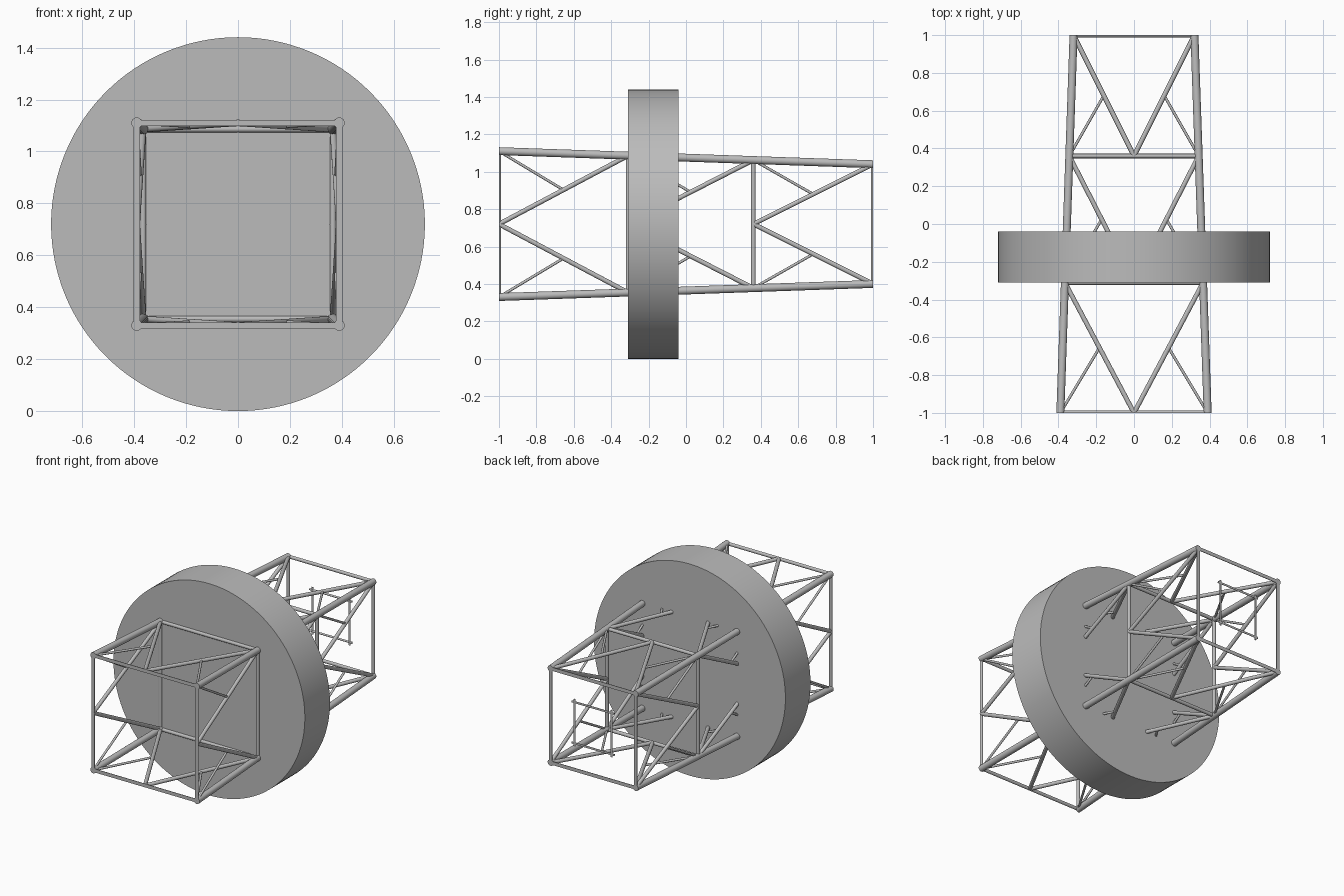
import bpy, bmesh
from math import pi
from mathutils import Vector, Matrix

old = bpy.data.objects.get("Cube")
if old:
    bpy.data.objects.remove(old, do_unlink=True)

CENTRE_Z = 0.72
LEVELS = [-1.0, -0.31, 0.36, 1.0]

grey = bpy.data.materials.new("grey_metal")
grey.use_nodes = True
COLOUR = (0.5, 0.5, 0.5, 1)
grey.diffuse_color = COLOUR
grey.node_tree.nodes["Principled BSDF"].inputs["Base Color"].default_value = COLOUR


def half_width(y):
    """Half width of the tapering truss at depth y."""
    return 0.355 - 0.035 * y


def rod(bm, a, b, radius, sides=16):
    a, b = Vector(a), Vector(b)
    axis = b - a
    turn = axis.to_track_quat('Z', 'Y').to_matrix().to_4x4()
    bmesh.ops.create_cone(bm, cap_ends=True, segments=sides, radius1=radius, radius2=radius,
                          depth=axis.length, matrix=Matrix.Translation((a + b) / 2) @ turn)


def finish(name, bm, trim=False):
    # Trim rods flush with the two open ends of the truss
    if trim:
        for side in (-1, 1):
            geom = bm.verts[:] + bm.edges[:] + bm.faces[:]
            cut = bmesh.ops.bisect_plane(bm, geom=geom, plane_co=(0, side, 0),
                                         plane_no=(0, side, 0), clear_outer=True)
            edges = [e for e in cut["geom_cut"] if isinstance(e, bmesh.types.BMEdge)]
            bmesh.ops.holes_fill(bm, edges=edges, sides=0)
    bmesh.ops.recalc_face_normals(bm, faces=bm.faces[:])
    mesh = bpy.data.meshes.new(name)
    bm.to_mesh(mesh)
    bm.free()
    mesh.materials.append(grey)
    obj = bpy.data.objects.new(name, mesh)
    obj.location.z = CENTRE_Z
    bpy.context.collection.objects.link(obj)
    bpy.ops.object.select_all(action='DESELECT')
    obj.select_set(True)
    bpy.context.view_layer.objects.active = obj
    bpy.ops.object.shade_smooth_by_angle(angle=0.6)
    return obj


# Solid disc around the truss
bm = bmesh.new()
rod(bm, (0, -0.31, 0), (0, -0.04, 0), 0.72, 128)
finish("disc", bm)

# Four tapering corner tubes, run past the ends and trimmed flat
bm = bmesh.new()
for sx in (-1, 1):
    for sz in (-1, 1):
        ends = [(sx * half_width(y), y, sz * half_width(y)) for y in (-1.05, 1.05)]
        rod(bm, *ends, 0.021, 24)
finish("corner_tubes", bm, trim=True)


def build_faces(name, draw):
    """Draw one truss face and repeat it on all four sides."""
    bm = bmesh.new()
    for i in range(4):
        spin = Matrix.Rotation(i * pi / 2, 4, 'Y')

        def bar(a, b, radius):
            points = [spin @ Vector((x, y, half_width(y))) for x, y in (a, b)]
            rod(bm, *points, radius)
        draw(bar)
    finish(name, bm, trim=True)


def draw_rungs(bar):
    for y in LEVELS:
        w = half_width(y)
        bar((-w, y), (w, y), 0.012)


def bay_points(i, side):
    """Corner and middle ends of a diagonal, and the corner its strut starts from."""
    y0, y1 = LEVELS[i], LEVELS[i + 1]
    return (0, y0), (side * half_width(y1), y1), (side * half_width(y0), y0)


def draw_diagonals(bar):
    for i in range(3):
        for side in (-1, 1):
            apex, corner, _ = bay_points(i, side)
            bar(apex, corner, 0.0125)


def draw_struts(bar):
    for i in range(3):
        for side in (-1, 1):
            apex, corner, start = bay_points(i, side)
            middle = (Vector(apex) + Vector(corner)) / 2
            bar(start, tuple(middle), 0.0075)


build_faces("cross_rungs", draw_rungs)
build_faces("diagonal_braces", draw_diagonals)
build_faces("thin_struts", draw_struts)

# Small square frame with overlapping ends in the rear opening
bm = bmesh.new()
for s in (-0.14, 0.14):
    rod(bm, (-0.16, 1, s), (0.16, 1, s), 0.007)
    rod(bm, (s, 1, -0.16), (s, 1, 0.16), 0.007)
finish("rear_square_frame", bm, trim=True)
